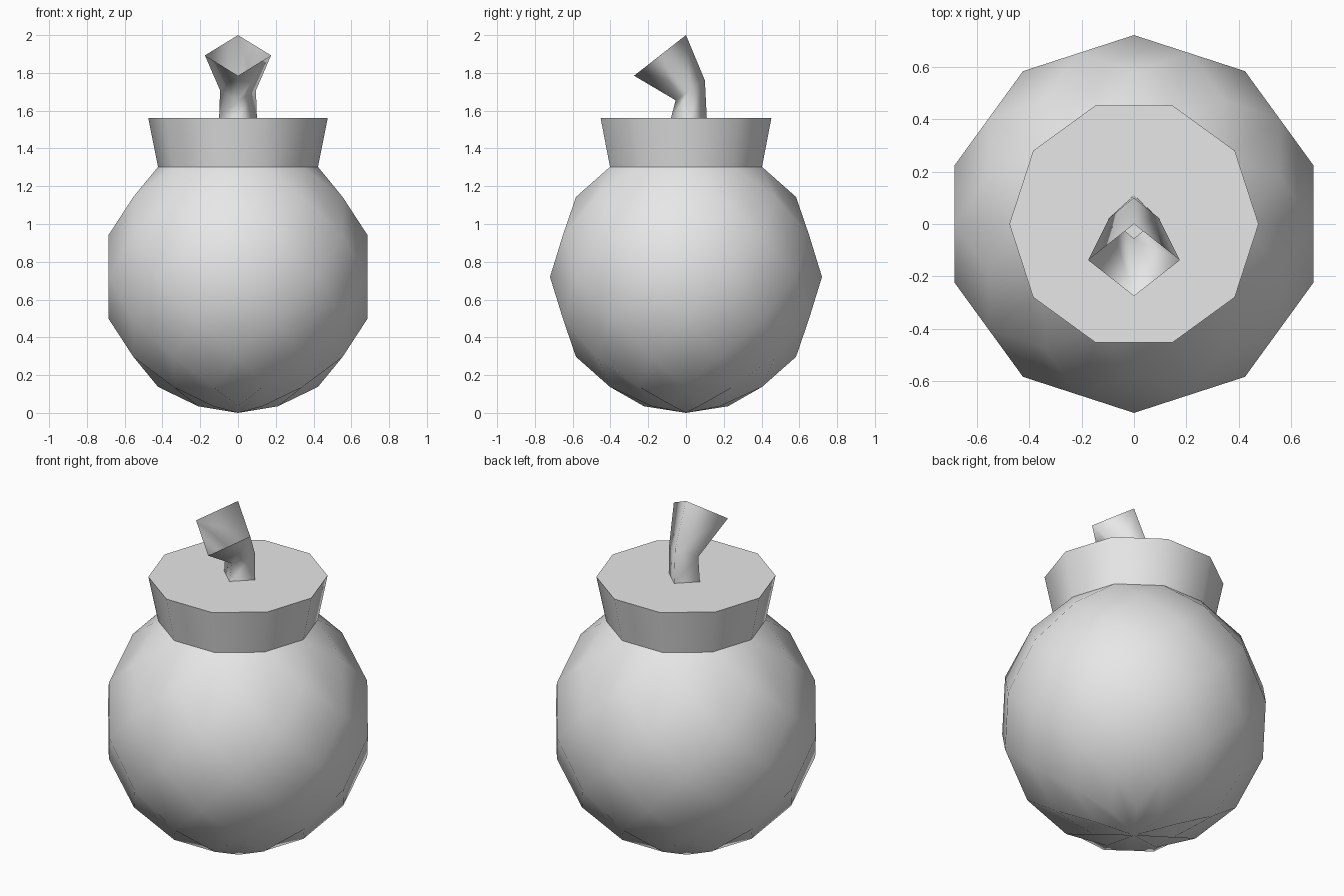
import bpy, math

if "Cube" in bpy.data.objects:
    bpy.data.objects.remove(bpy.data.objects["Cube"])

R = 0.72          # body radius
SEG = 10          # sides around
STEP = math.radians(18)

grey = bpy.data.materials.new("plain grey")
grey.diffuse_color = (0.8, 0.8, 0.8, 1)
grey.use_nodes = True
grey.node_tree.nodes["Principled BSDF"].inputs["Base Color"].default_value = grey.diffuse_color


def make(name, verts, faces):
    mesh = bpy.data.meshes.new(name)
    mesh.from_pydata(verts, [], faces)
    mesh.materials.append(grey)
    mesh.polygons.foreach_set("use_smooth", [True] * len(mesh.polygons))
    mesh.update()
    obj = bpy.data.objects.new(name, mesh)
    bpy.context.collection.objects.link(obj)
    return obj


def ring(radius, z, offset=0.0):
    return [(radius * math.cos(2 * STEP * j + offset),
             radius * math.sin(2 * STEP * j + offset), z) for j in range(SEG)]


# Body: sphere of staggered rings joined by diamond faces, open under the lid
verts = [(0, 0, 0)]
for i in range(1, 9):
    lat = (i - 5) * STEP
    verts += ring(R * math.cos(lat), R + R * math.sin(lat), STEP if i % 2 else 0)


def at(i, j):
    return 0 if i == 0 else 1 + (i - 1) * SEG + j % SEG


faces = []
for i in range(1, 8):
    for j in range(SEG):
        mid = j + 1 if i % 2 else j      # neighbour ring index between j and j + 1
        faces.append((at(i - 1, mid), at(i, j + 1), at(i + 1, mid), at(i, j)))
for j in range(SEG):
    faces.append((at(7, j), at(8, j + 1), at(8, j)))
make("body", verts, faces)

# Lid: flared collar with a flat top
low = ring(R * math.cos(3 * STEP), R + R * math.sin(3 * STEP))
high = ring(0.475, 1.56)
faces = [(j, (j + 1) % SEG, SEG + (j + 1) % SEG, SEG + j) for j in range(SEG)]
faces.append(tuple(range(SEG, 2 * SEG)))
lid = make("lid", low + high, faces)
bpy.context.view_layer.objects.active = lid
lid.select_set(True)
bpy.ops.object.shade_smooth_by_angle(angle=math.radians(50))

# Fuse: bent four-sided open tube; each section is half width, back (y, z), front (y, z)
sections = [(0.10, (0.11, 1.56), (-0.08, 1.56)),
            (0.095, (0.10, 1.76), (-0.055, 1.655)),
            (0.175, (0.0, 2.0), (-0.275, 1.785))]
verts = []
for w, (by, bz), (fy, fz) in sections:
    my, mz = (by + fy) / 2, (bz + fz) / 2
    verts += [(w, my, mz), (0, by, bz), (-w, my, mz), (0, fy, fz)]
faces = [(4 * s + j, 4 * s + (j + 1) % 4, 4 * s + 4 + (j + 1) % 4, 4 * s + 4 + j)
         for s in range(2) for j in range(4)]
make("fuse", verts, faces)
